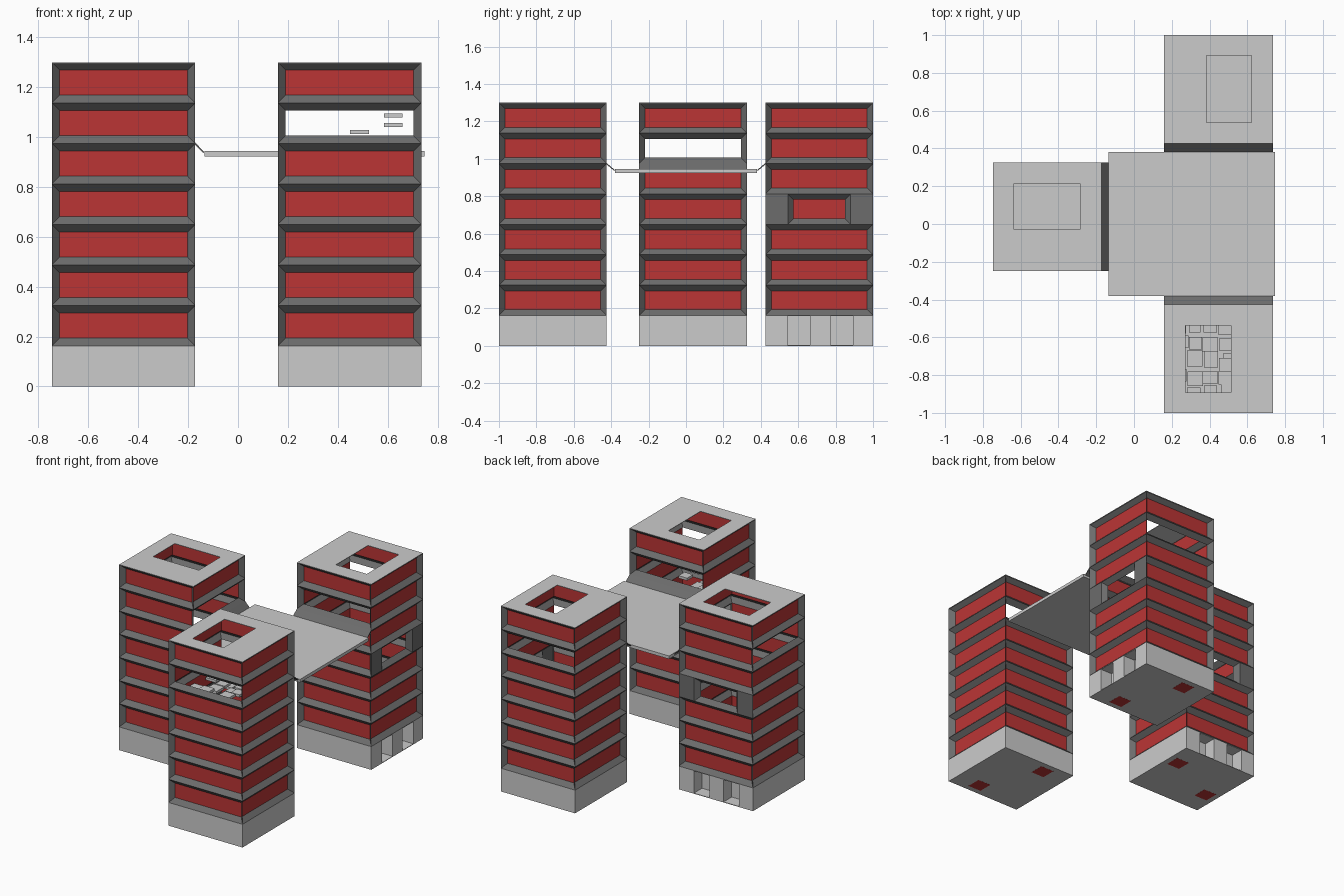
import bpy, bmesh, math, random
from mathutils import Matrix, Vector

if "Cube" in bpy.data.objects:
    bpy.data.objects.remove(bpy.data.objects["Cube"])

random.seed(4)
H = 0.2875      # half width of a tower
STOREY = 0.1625
INSET = 0.031


def material(name, colour):
    m = bpy.data.materials.new(name)
    m.diffuse_color = colour
    m.use_nodes = True
    m.node_tree.nodes["Principled BSDF"].inputs["Base Color"].default_value = m.diffuse_color
    return m


red = material("red_glazing", (0.5, 0.036, 0.036, 1))
dark = material("dark_cladding", (0.15, 0.15, 0.15, 1))
grey = material("grey_concrete", (0.56, 0.56, 0.56, 1))


def make(name, bm, matrix=Matrix(), mat=grey):
    mesh = bpy.data.meshes.new(name)
    bm.to_mesh(mesh)
    bm.free()
    ob = bpy.data.objects.new(name, mesh)
    bpy.context.collection.objects.link(ob)
    ob.matrix_world = matrix
    mesh.materials.append(mat)
    return ob


def add_box(bm, lo, hi):
    lo, hi = Vector(lo), Vector(hi)
    m = Matrix.Translation((lo + hi) / 2) @ Matrix.Diagonal((*(hi - lo), 1))
    bmesh.ops.create_cube(bm, size=1, matrix=m)


def add_face(bm, points):
    bm.faces.new([bm.verts.new(p) for p in points])


def rect(u0, u1, z0, z1, depth, side):
    # rectangle on one side of the tower; side 0 faces +x, then counter-clockwise
    rot = Matrix.Rotation(side * math.pi / 2, 3, 'Z')
    return [rot @ Vector((H - depth, u, z))
            for u, z in ((u0, z0), (u1, z0), (u1, z1), (u0, z1))]


def add_frame(bm, u0, u1, z0, z1, side):
    # bevelled window surround, returns the inner rectangle
    outer = rect(u0, u1, z0, z1, 0, side)
    inner = rect(u0 + INSET, u1 - INSET, z0 + INSET, z1 - INSET, INSET, side)
    for i in range(4):
        j = (i + 1) % 4
        add_face(bm, (outer[i], outer[j], inner[j], inner[i]))
    return inner


def tower(name, x, y, angle):
    place = Matrix.Translation((x, y, 0)) @ Matrix.Rotation(angle, 4, 'Z')

    # ground floor with two entrance recesses
    bm = bmesh.new()
    d = H - 0.09
    plan = [(-H, -H), (H, -H), (H, -.17), (d, -.17), (d, -.05), (H, -.05),
            (H, .06), (d, .06), (d, .18), (H, .18), (H, H), (-H, H)]
    face = bm.faces.new([bm.verts.new((px, py, .004)) for px, py in plan])
    ext = bmesh.ops.extrude_face_region(bm, geom=[face])
    tops = [v for v in ext['geom'] if isinstance(v, bmesh.types.BMVert)]
    bmesh.ops.translate(bm, verts=tops, vec=(0, 0, STOREY - .004))
    bmesh.ops.recalc_face_normals(bm, faces=bm.faces)
    make(name + "_ground_floor", bm, place)

    # floor plates below and above the entrances
    bm = bmesh.new()
    add_box(bm, (-H, -H, 0), (H, H, .004))
    add_box(bm, (d - .01, -H, STOREY - .004), (H, H, STOREY))
    make(name + "_floor_plates", bm, place)

    # window surrounds and glazing
    frames, glass, cheeks = bmesh.new(), bmesh.new(), bmesh.new()
    for level in range(1, 8):
        z0, z1 = level * STOREY, (level + 1) * STOREY
        for side in range(4):
            if level == 4 and side == 0:       # narrow open balcony
                add_frame(frames, -.168, .168, z0, z1, side)
                add_face(cheeks, rect(-H, -.168, z0, z1, 0, side))
                add_face(cheeks, rect(.168, H, z0, z1, 0, side))
                continue
            inner = add_frame(frames, -H, H, z0, z1, side)
            if not (level == 6 and side in (1, 3)):   # open sky floor
                add_face(glass, inner)
    make(name + "_window_frames", frames, place, dark)
    make(name + "_glazing", glass, place, red)
    make(name + "_balcony_cheeks", cheeks, place, dark)

    # roof with rectangular opening
    bm = bmesh.new()
    x0, x1, y0, y1, zb, zt = -.065, .175, -.175, .18, 1.296, 1.3
    add_box(bm, (-H, -H, zb), (x0, H, zt))
    add_box(bm, (x1, -H, zb), (H, H, zt))
    add_box(bm, (x0, -H, zb), (x1, y0, zt))
    add_box(bm, (x0, y1, zb), (x1, H, zt))
    make(name + "_roof", bm, place)

    # red service shafts showing on the underside
    bm = bmesh.new()
    for sx, sy in ((.10, -.20), (-.10, .20)):
        add_box(bm, (sx - .05, sy - .05, -.0005), (sx + .05, sy + .05, .1))
    make(name + "_service_shafts", bm, place, red)


tower("back_tower", .4475, .7125, 0)
tower("left_tower", -.459, .0375, math.pi / 2)
tower("front_tower", .4475, -.7125, math.pi)

# shared deck
bm = bmesh.new()
add_box(bm, (-.135, -.38, .923), (.7475, .38, .945))
make("shared_deck", bm)

# sloping ramps from the deck to the towers
bm = bmesh.new()
zl, zh = .94, .978
add_face(bm, ((-.135, -.25, zl), (-.135, .325, zl), (-.1715, .325, zh), (-.1715, -.25, zh)))
for s in (-1, 1):
    pts = [(.16, s * .38, zl), (.735, s * .38, zl),
           (.735, s * .425, zh), (.16, s * .425, zh)]
    add_face(bm, pts if s > 0 else pts[::-1])
ramps = make("deck_ramps", bm, mat=dark)
ramps.modifiers.new("thickness", 'SOLIDIFY').thickness = .006

# loose stacked furniture blocks inside the front tower
bm = bmesh.new()
for i in range(4):
    for j in range(5):
        cx = .24 + i * .085 + random.uniform(-.01, .01)
        cy = -.90 + j * .09 + random.uniform(-.01, .01)
        z = random.uniform(.83, .92)
        w, l = random.uniform(.03, .042), random.uniform(.03, .045)
        add_box(bm, (cx - w, cy - l, z), (cx + w, cy + l, z + .018))
for z in (1.04, 1.078):
    add_box(bm, (.585, -.75, z), (.66, -.68, z + .017))
add_box(bm, (.45, -.78, 1.012), (.525, -.71, 1.028))
make("furniture_blocks", bm)
